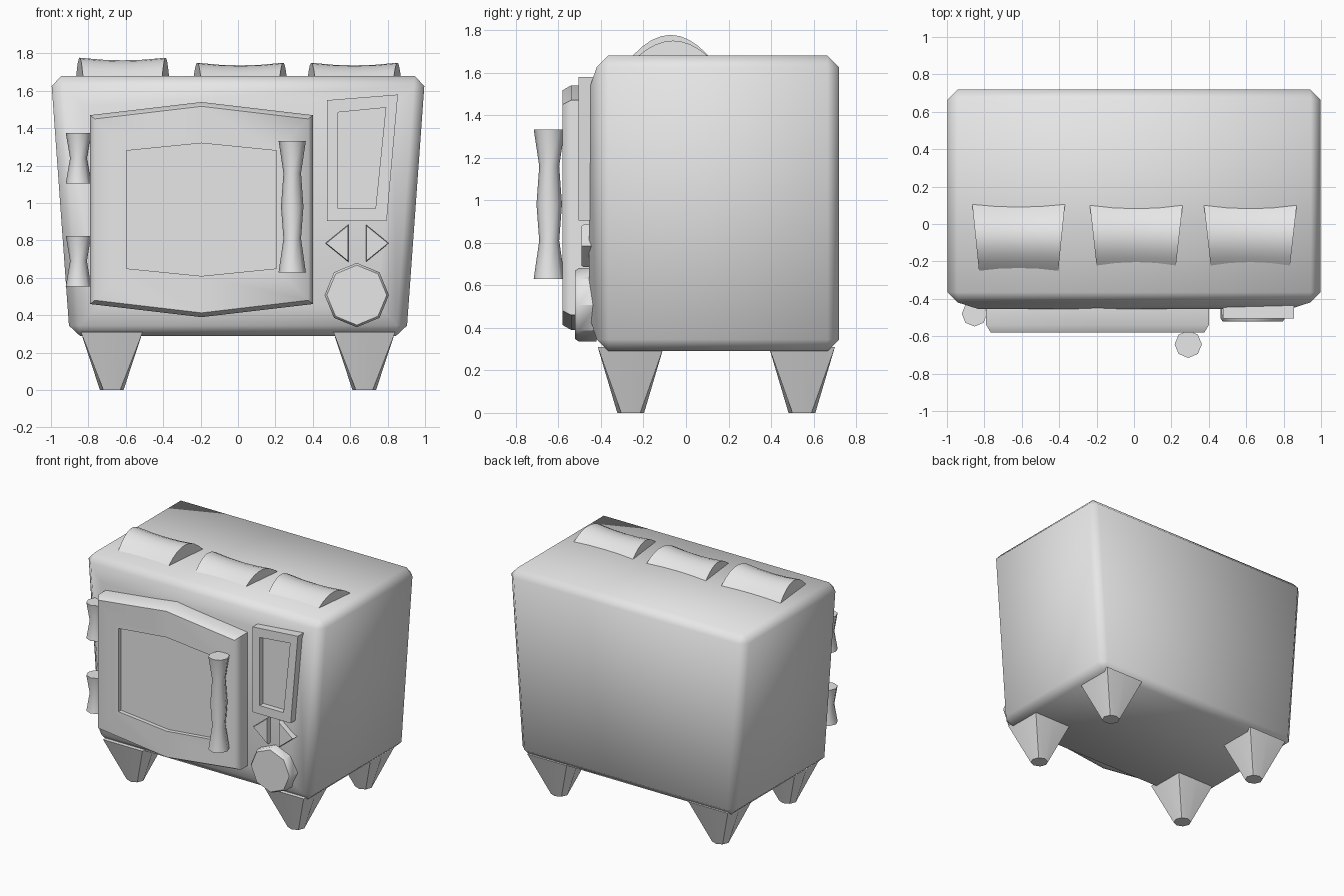
import bpy, bmesh, math

if "Cube" in bpy.data.objects:
    bpy.data.objects.remove(bpy.data.objects["Cube"])

grey = bpy.data.materials.new("plain_grey")
grey.diffuse_color = (0.8, 0.8, 0.8, 1)
grey.use_nodes = True
grey.node_tree.nodes["Principled BSDF"].inputs["Base Color"].default_value = grey.diffuse_color


def finish(name, bm, angle=40):
    bmesh.ops.recalc_face_normals(bm, faces=bm.faces[:])
    me = bpy.data.meshes.new(name)
    bm.to_mesh(me)
    bm.free()
    me.materials.append(grey)
    for p in me.polygons:
        p.use_smooth = True
    me.set_sharp_from_angle(angle=math.radians(angle))
    ob = bpy.data.objects.new(name, me)
    bpy.context.collection.objects.link(ob)
    return ob


def loft(name, rings, angle=40):
    """Skin a list of equal-length closed rings and cap both ends."""
    bm = bmesh.new()
    vs = [[bm.verts.new(p) for p in r] for r in rings]
    n = len(rings[0])
    for a, b in zip(vs, vs[1:]):
        for i in range(n):
            j = (i + 1) % n
            bm.faces.new((a[i], a[j], b[j], b[i]))
    bm.faces.new(vs[0])
    bm.faces.new(vs[-1])
    return finish(name, bm, angle)


def at_y(outline, y, s=1.0):
    """Place an x-z outline at depth y, scaled about its centre."""
    cx = sum(p[0] for p in outline) / len(outline)
    cz = sum(p[1] for p in outline) / len(outline)
    return [(cx + (x - cx) * s, y, cz + (z - cz) * s) for x, z in outline]


def spindle(name, cx, cy, profile):
    """Eight-sided turned bar from (z, radius) pairs."""
    loft(name, [[(cx + r * math.cos(k * math.pi / 4), cy + r * math.sin(k * math.pi / 4), z)
                 for k in range(8)] for z, r in profile], 50)


# Body: box tapering to the bottom, chamfered, with a slightly swollen front
bm = bmesh.new()
bmesh.ops.create_cube(bm, size=2)
for v in bm.verts:
    top = v.co.z > 0
    v.co = (v.co.x * (1.0 if top else 0.9), 0.72 if v.co.y > 0 else -0.42,
            1.68 if top else 0.29)
bmesh.ops.bevel(bm, geom=bm.edges[:], offset=0.055, segments=1, affect='EDGES')
bm.normal_update()
front = min(bm.faces, key=lambda f: f.calc_center_median().y)
bmesh.ops.inset_region(bm, faces=[front], thickness=0.15)
for v in front.verts:
    v.co.y = -0.455
finish("body", bm, 60)

# Door with chamfered rim and recessed window
door = [(-0.79, 1.47), (-0.195, 1.54), (0.4, 1.47), (0.4, 0.46), (-0.195, 0.39), (-0.79, 0.46)]
window = [(-0.595, 1.28), (-0.195, 1.32), (0.205, 1.28), (0.205, 0.65), (-0.195, 0.61), (-0.595, 0.65)]
loft("door", [at_y(door, -0.42), at_y(door, -0.54), at_y(door, -0.58, 0.96),
              at_y(window, -0.58), at_y(window, -0.55)], 60)

# Display frame with a recessed slot
frame = [(0.475, 1.55), (0.855, 1.58), (0.795, 0.905), (0.475, 0.905)]
slot = [(0.535, 1.485), (0.79, 1.51), (0.735, 0.97), (0.535, 0.97)]
loft("display_frame", [at_y(frame, -0.42), at_y(frame, -0.505),
                       at_y(slot, -0.505), at_y(slot, -0.462)])

# Arrow buttons
for side, name in ((-1, "left_button"), (1, "right_button")):
    tri = [(0.637 + side * dx, z) for dx, z in ((0.17, 0.785), (0.047, 0.885), (0.047, 0.685))]
    loft(name, [at_y(tri, -0.42), at_y(tri, -0.48), at_y(tri, -0.492, 0.93)])

# Octagonal dial
octagon = [(0.635 + 0.172 * math.sin(k * math.pi / 4), 0.508 + 0.172 * math.cos(k * math.pi / 4))
           for k in range(8)]
loft("dial", [at_y(octagon, -0.42), at_y(octagon, -0.505), at_y(octagon, -0.522, 0.93)])

# Door handle and hinges
spindle("door_handle", 0.29, -0.643, [(0.63, 0.073), (0.81, 0.047), (0.98, 0.06),
                                      (1.16, 0.047), (1.333, 0.073)])
for name, z in (("upper_hinge", 1.24), ("lower_hinge", 0.69)):
    spindle(name, -0.853, -0.48, [(z - 0.135, 0.068), (z, 0.045), (z + 0.135, 0.068)])

# Curved humps on the top, wider at the back and dipping mid-length
for name, cx, y0, y1, h in (("left_hump", -0.617, -0.25, 0.105, 0.097),
                            ("middle_hump", 0.012, -0.222, 0.1, 0.07),
                            ("right_hump", 0.622, -0.222, 0.1, 0.07)):
    rings = []
    for i in range(5):
        t = i / 2 - 1
        ring = []
        for k in range(9):
            u = k / 4 - 1
            y = y0 + (y1 - y0) * k / 8
            half = 0.212 + 0.036 * k / 8
            z = 1.68 + h * (1 - u * u) - 0.014 * (1 - t * t)
            ring.append((cx + t * half, y, z))
        ring += [(cx + t * 0.248, y1, 1.65), (cx + t * 0.212, y0, 1.65)]
        rings.append(ring)
    loft(name, rings)

# Legs: square at the top, rounded to an octagon at the foot
square = [(1, 0), (1, 1), (0, 1), (-1, 1), (-1, 0), (-1, -1), (0, -1), (1, -1)]
for sx, xn in ((-1, "left"), (1, "right")):
    for cy, yn in ((-0.26, "front"), (0.545, "back")):
        cx = sx * 0.675
        top = [(cx + 0.165 * a, cy + 0.155 * b, 0.31) for a, b in square]
        foot = [(cx + 0.063 * math.cos(k * math.pi / 4), cy + 0.063 * math.sin(k * math.pi / 4), 0)
                for k in range(8)]
        loft(f"{yn}_{xn}_leg", [top, foot], 60)
